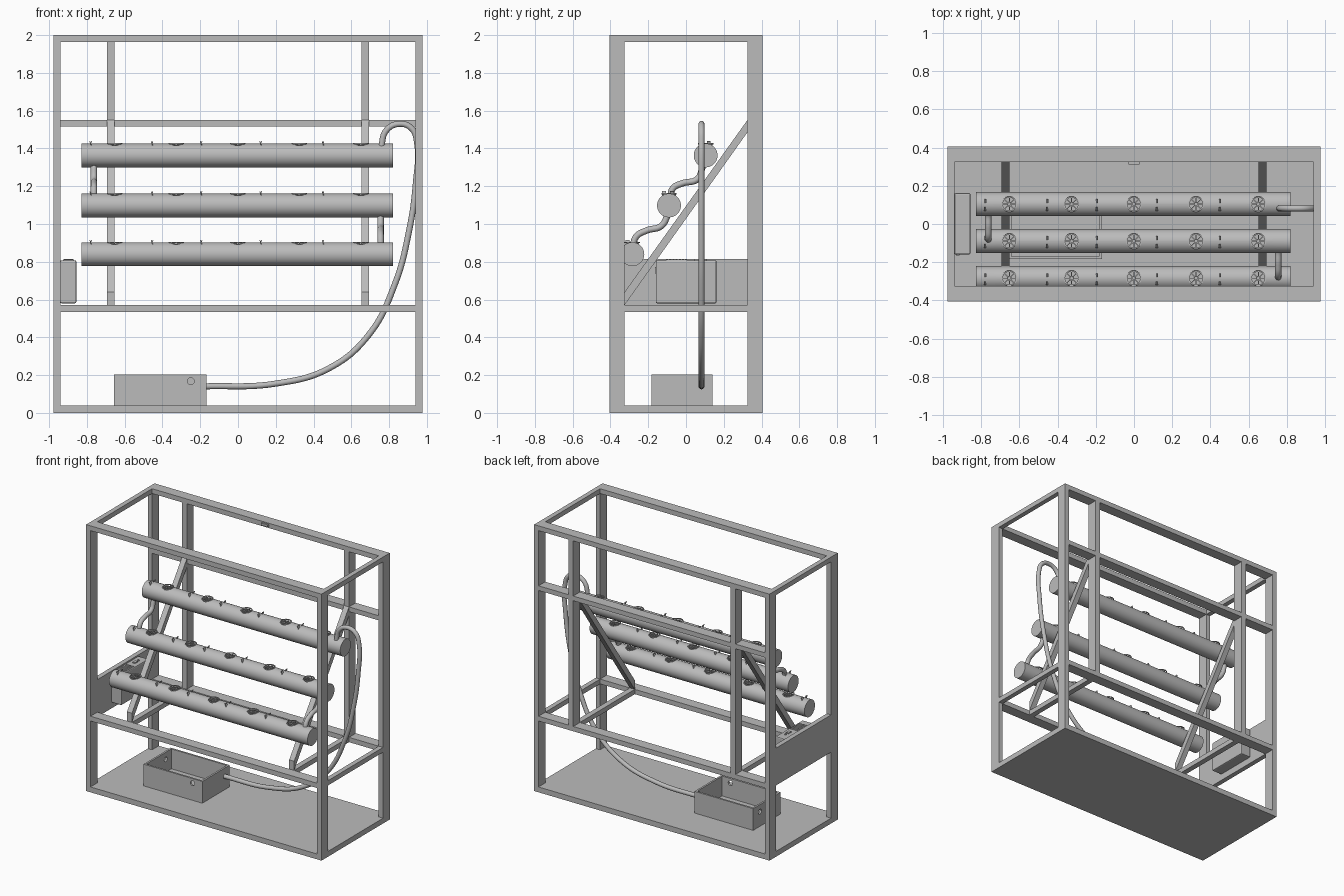
import bpy, bmesh, math
from mathutils import Matrix, Vector

cube = bpy.data.objects.get("Cube")
if cube:
    bpy.data.objects.remove(cube, do_unlink=True)

grey = bpy.data.materials.new("plain_grey")
grey.use_nodes = True
tone = (0.5, 0.5, 0.5, 1)
grey.diffuse_color = tone
grey.node_tree.nodes["Principled BSDF"].inputs["Base Color"].default_value = tone


def finish(name, bm, smooth=False):
    bmesh.ops.recalc_face_normals(bm, faces=bm.faces)
    me = bpy.data.meshes.new(name)
    bm.to_mesh(me)
    bm.free()
    me.materials.append(grey)
    ob = bpy.data.objects.new(name, me)
    bpy.context.collection.objects.link(ob)
    if smooth:
        smooth_object(ob)
    return ob


def smooth_object(ob):
    bpy.ops.object.select_all(action='DESELECT')
    ob.select_set(True)
    bpy.context.view_layer.objects.active = ob
    bpy.ops.object.shade_smooth_by_angle(angle=math.radians(35))


def add_box(bm, x, y, z):
    """Box between pairs of limits."""
    size = Matrix.Diagonal((x[1] - x[0], y[1] - y[0], z[1] - z[0], 1))
    mid = Matrix.Translation((sum(x) / 2, sum(y) / 2, sum(z) / 2))
    bmesh.ops.create_cube(bm, size=1, matrix=mid @ size)


def box(name, x, y, z):
    bm = bmesh.new()
    add_box(bm, x, y, z)
    return finish(name, bm)


def add_cyl(bm, centre, axis, r, depth, sides=32):
    turn = Vector(axis).to_track_quat('Z', 'Y').to_matrix().to_4x4()
    bmesh.ops.create_cone(bm, cap_ends=True, segments=sides, radius1=r, radius2=r,
                          depth=depth, matrix=Matrix.Translation(centre) @ turn)


def cut(ob, cutter):
    """Subtract the cutter, bake the result and drop the cutter."""
    cutter.hide_render = True
    mod = ob.modifiers.new("cut", 'BOOLEAN')
    mod.operation = 'DIFFERENCE'
    mod.solver = 'EXACT'
    mod.object = cutter
    dg = bpy.context.evaluated_depsgraph_get()
    baked = bpy.data.meshes.new_from_object(ob.evaluated_get(dg))
    ob.modifiers.clear()
    ob.data = baked
    bpy.data.objects.remove(cutter, do_unlink=True)


def tube(name, points, r):
    cu = bpy.data.curves.new(name, 'CURVE')
    cu.dimensions = '3D'
    cu.bevel_depth = r
    cu.bevel_resolution = 4
    cu.use_fill_caps = True
    cu.resolution_u = 10
    sp = cu.splines.new('BEZIER')
    sp.bezier_points.add(len(points) - 1)
    for bp, p in zip(sp.bezier_points, points):
        bp.co = p
        bp.handle_left_type = bp.handle_right_type = 'AUTO'
    ob = bpy.data.objects.new(name, cu)
    bpy.context.collection.objects.link(ob)
    dg = bpy.context.evaluated_depsgraph_get()
    me = bpy.data.meshes.new_from_object(ob.evaluated_get(dg))
    bpy.data.objects.remove(ob, do_unlink=True)
    me.materials.clear()
    me.materials.append(grey)
    ob = bpy.data.objects.new(name, me)
    bpy.context.collection.objects.link(ob)
    smooth_object(ob)


# Outer frame
X, Y, H, T, D = 0.977, 0.405, 2.0, 0.036, 0.08
MID = (0.535, 0.571)
sides = {"right": -1, "left": 1}


def span(s, a, b):
    return tuple(sorted((s * a, s * b)))


box("floor_plate", (-X, X), (-Y, Y), (0, 0.04))
for sx_name, sx in sides.items():
    for sy_name, sy in (("front", -1), ("back", 1)):
        box(f"{sy_name}_{sx_name}_post", span(sx, X - T, X), span(sy, Y - D, Y), (0.04, H - T))
    box(f"{sx_name}_top_beam", span(sx, X - T, X), (D - Y, Y - D), (H - T, H))
    box(f"{sx_name}_middle_beam", span(sx, X - T, X), (D - Y, Y - D), MID)
for sy_name, sy in (("front", -1), ("back", 1)):
    box(f"{sy_name}_top_beam", (-X, X), span(sy, Y - D, Y), (H - T, H))
    box(f"{sy_name}_middle_beam", (T - X, X - T), span(sy, Y - D, Y), MID)
box("back_upper_beam", (T - X, X - T), (Y - D, Y), (1.515, 1.55))
box("beam_hook", (-0.028, 0.028), (0.312, 0.326), (1.975, 1.992))

# Back uprights, cross beams and sloping braces
for sx_name, sx in sides.items():
    xs = span(sx, 0.653, 0.694)
    box(f"{sx_name}_back_upright", xs, (Y - D, Y), (MID[1], H - T))
    box(f"{sx_name}_cross_beam", xs, (D - Y, Y - D), MID)
    bm = bmesh.new()
    outline = ((-0.325, 0.571), (0.325, 1.485), (0.325, 1.55), (-0.325, 0.64))
    face = bm.faces.new([bm.verts.new((xs[0], y, z)) for y, z in outline])
    out = bmesh.ops.extrude_face_region(bm, geom=[face])
    moved = [v for v in out["geom"] if isinstance(v, bmesh.types.BMVert)]
    bmesh.ops.translate(bm, verts=moved, vec=(xs[1] - xs[0], 0, 0))
    finish(f"{sx_name}_brace", bm)

# Side panel and control box
box("side_panel", (-X, T - X), (D - Y, Y - D), (MID[1], 0.815))
control = box("control_box", (-0.941, -0.856), (-0.16, 0.162), (0.58, 0.808))
bev = control.modifiers.new("soft_edges", 'BEVEL')
bev.width, bev.segments = 0.008, 2
bm = bmesh.new()
add_box(bm, (-0.927, -0.867), (-0.105, 0.005), (0.807, 0.811))
for i in range(6):
    y = -0.095 + i * 0.017
    add_box(bm, (-0.92, -0.874), (y, y + 0.006), (0.81, 0.815))
finish("control_display", bm)
bm = bmesh.new()
add_box(bm, (-0.907, -0.887), (0.045, 0.078), (0.807, 0.815))
add_cyl(bm, (-0.897, 0.1, 0.811), (0, 0, 1), 0.008, 0.008, 16)
add_box(bm, (-0.932, -0.914), (-0.165, -0.159), (0.737, 0.772))
finish("control_buttons", bm)

# Open water tank with pipe holes
tank = box("water_tank", (-0.656, -0.168), (-0.183, 0.14), (0.04, 0.203))
bm = bmesh.new()
add_box(bm, (-0.642, -0.182), (-0.169, 0.126), (0.054, 0.3))
cut(tank, finish("tank_cutter", bm))
bm = bmesh.new()
add_cyl(bm, (-0.25, -0.176, 0.168), (0, 1, 0), 0.018, 0.05)
add_cyl(bm, (-0.65, 0.06, 0.15), (1, 0, 0), 0.018, 0.05)
cut(tank, finish("hole_cutter", bm))

# Growing pipes with net cups and small sprigs
R, CUP = 0.063, 0.036
rows = {"upper": (0.104, 1.363), "middle": (-0.09, 1.098), "lower": (-0.284, 0.84)}
for row, (y, z) in rows.items():
    bm = bmesh.new()
    add_cyl(bm, (-0.004, y, z), (1, 0, 0), R, 1.648, 64)
    pipe = finish(f"{row}_pipe", bm)
    cup_xs = [-0.653 + i * 0.326 for i in range(5)]
    bm = bmesh.new()
    for x in cup_xs:
        add_cyl(bm, (x, y, z + 0.06), (0, 0, 1), CUP, 0.1)
    cut(pipe, finish("cup_cutter", bm))
    smooth_object(pipe)

    cups = bmesh.new()
    for x in cup_xs:
        # rim
        for r_out, r_in, top in ((0.041, 0.034, R + 0.002), (0.013, 0.007, R - 0.008)):
            loops = []
            for r, h in ((r_out, top), (r_in, top), (r_in, top - 0.006), (r_out, top - 0.006)):
                loops.append([cups.verts.new((x + r * math.cos(a * math.tau / 24),
                                              y + r * math.sin(a * math.tau / 24), z + h))
                              for a in range(24)])
            for k in range(4):
                a, b = loops[k], loops[(k + 1) % 4]
                for i in range(24):
                    j = (i + 1) % 24
                    cups.faces.new((a[i], a[j], b[j], b[i]))
        # spokes
        for k in range(8):
            place = (Matrix.Translation((x, y, z + R - 0.008))
                     @ Matrix.Rotation(k * math.tau / 8, 4, 'Z')
                     @ Matrix.Translation((0.022, 0, 0))
                     @ Matrix.Diagonal((0.028, 0.005, 0.008, 1)))
            bmesh.ops.create_cube(cups, size=1, matrix=place)
    finish(f"{row}_net_cups", cups)

    sprigs = bmesh.new()
    for x in (-0.78, -0.455, -0.195, 0.12, 0.45):
        for dy, lean in ((0.016, 0.35), (-0.026, -0.35)):
            place = (Matrix.Translation((x, y + dy, z + R - 0.001))
                     @ Matrix.Rotation(lean, 4, 'Y')
                     @ Matrix.Diagonal((0.004, 0.02, 0.028, 1)))
            bmesh.ops.create_cube(sprigs, size=1, matrix=place)
    finish(f"{row}_sprigs", sprigs)

# Linking tubes and supply hose
tube("upper_link_tube", [(-0.763, y, z) for y, z in (
    (0.09, 1.31), (0.06, 1.238), (-0.02, 1.215), (-0.068, 1.19), (-0.085, 1.14))], 0.017)
tube("lower_link_tube", [(0.755, y, z) for y, z in (
    (-0.095, 1.05), (-0.13, 0.99), (-0.21, 0.965), (-0.262, 0.935), (-0.284, 0.88))], 0.017)
tube("supply_hose", [(x, 0.082, z) for x, z in (
    (-0.19, 0.14), (0.2, 0.155), (0.48, 0.235), (0.69, 0.41), (0.83, 0.68), (0.905, 0.96),
    (0.942, 1.22), (0.948, 1.43), (0.92, 1.505), (0.855, 1.53), (0.785, 1.495),
    (0.757, 1.4))], 0.016)
